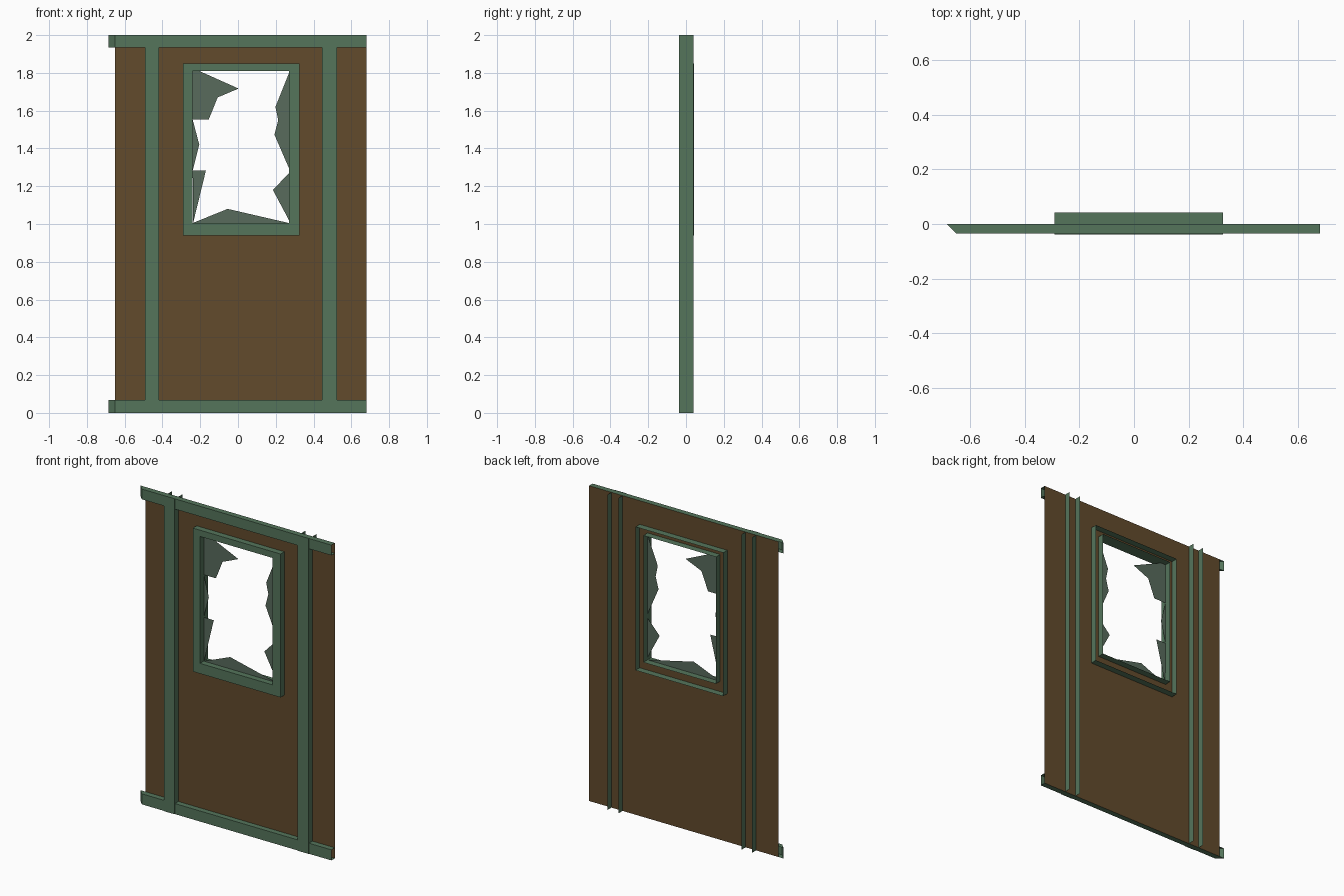
import bpy

if "Cube" in bpy.data.objects:
    bpy.data.objects.remove(bpy.data.objects["Cube"])


def material(name, rgb):
    m = bpy.data.materials.new(name)
    m.diffuse_color = (*rgb, 1.0)
    m.use_nodes = True
    m.node_tree.nodes["Principled BSDF"].inputs["Base Color"].default_value = m.diffuse_color
    return m


GREEN = material("painted_green", (0.089, 0.178, 0.105))
BROWN = material("wood_brown", (0.122, 0.069, 0.025))
GLASS = material("dusty_glass", (0.098, 0.147, 0.107))


def make(name, verts, faces, mat):
    me = bpy.data.meshes.new(name)
    me.from_pydata(verts, [], faces)
    me.materials.append(mat)
    ob = bpy.data.objects.new(name, me)
    bpy.context.collection.objects.link(ob)
    return ob


def rect(x0, x1, z0, z1, y):
    return [(x0, y, z0), (x1, y, z0), (x1, y, z1), (x0, y, z1)]


RING = [(i, (i + 1) % 4, 4 + (i + 1) % 4, 4 + i) for i in range(4)]
OUTER = (-0.29, 0.325, 0.94, 1.85)
INNER = (-0.24, 0.27, 1.005, 1.81)

# Thin wall sheet with the window opening
make("wall_panel", rect(-0.65, 0.68, 0, 2, 0) + rect(*INNER, 0), RING, BROWN)

# Top and bottom rails: channels over the wall, mitred left end, open right end
for name, z0, z1 in (("bottom_rail", 0, 0.067), ("top_rail", 1.935, 2)):
    make(name, rect(-0.65, 0.68, z0, z1, -0.035) + rect(-0.685, 0.68, z0, z1, 0),
         [(0, 1, 2, 3), (0, 4, 5, 1), (3, 2, 6, 7), (0, 3, 7, 4)], GREEN)

# Upright posts: front face with two thin side fins passing through the wall
for name, x0, x1 in (("left_post", -0.492, -0.418), ("right_post", 0.445, 0.523)):
    make(name, rect(x0, x1, 0, 2, -0.038) + rect(x0, x1, 0, 2, 0.04),
         [(0, 1, 2, 3), (0, 3, 7, 4), (1, 5, 6, 2)], GREEN)

# Window frame: flat front ring, outer and inner walls, open at the back
front_o, front_i = rect(*OUTER, -0.038), rect(*INNER, -0.038)
back_o, back_i = rect(*OUTER, 0.042), rect(*INNER, 0.042)
faces = list(RING)
for i in range(4):
    j = (i + 1) % 4
    faces.append((i, 8 + i, 8 + j, j))
    faces.append((4 + i, 4 + j, 12 + j, 12 + i))
make("window_frame", front_o + front_i + back_o + back_i, faces, GREEN)

# Broken glass left around the opening
shards = {
    "top_left": [(-0.24, 1.81), (-0.24, 1.553), (-0.155, 1.553), (-0.108, 1.67),
                 (0.003, 1.717), (-0.205, 1.81)],
    "left_sliver": [(-0.24, 1.553), (-0.24, 1.283), (-0.205, 1.42)],
    "lower_left": [(-0.24, 1.283), (-0.237, 1.008), (-0.17, 1.283)],
    "bottom": [(-0.24, 1.005), (0.27, 1.005), (-0.055, 1.08)],
    "lower_right": [(0.27, 1.27), (0.185, 1.18), (0.27, 1.02)],
    "upper_right": [(0.27, 1.80), (0.198, 1.62), (0.213, 1.55), (0.193, 1.473),
                    (0.27, 1.295)],
}
for name, pts in shards.items():
    make("glass_" + name, [(x, 0.0, z) for x, z in pts], [tuple(range(len(pts)))], GLASS)
